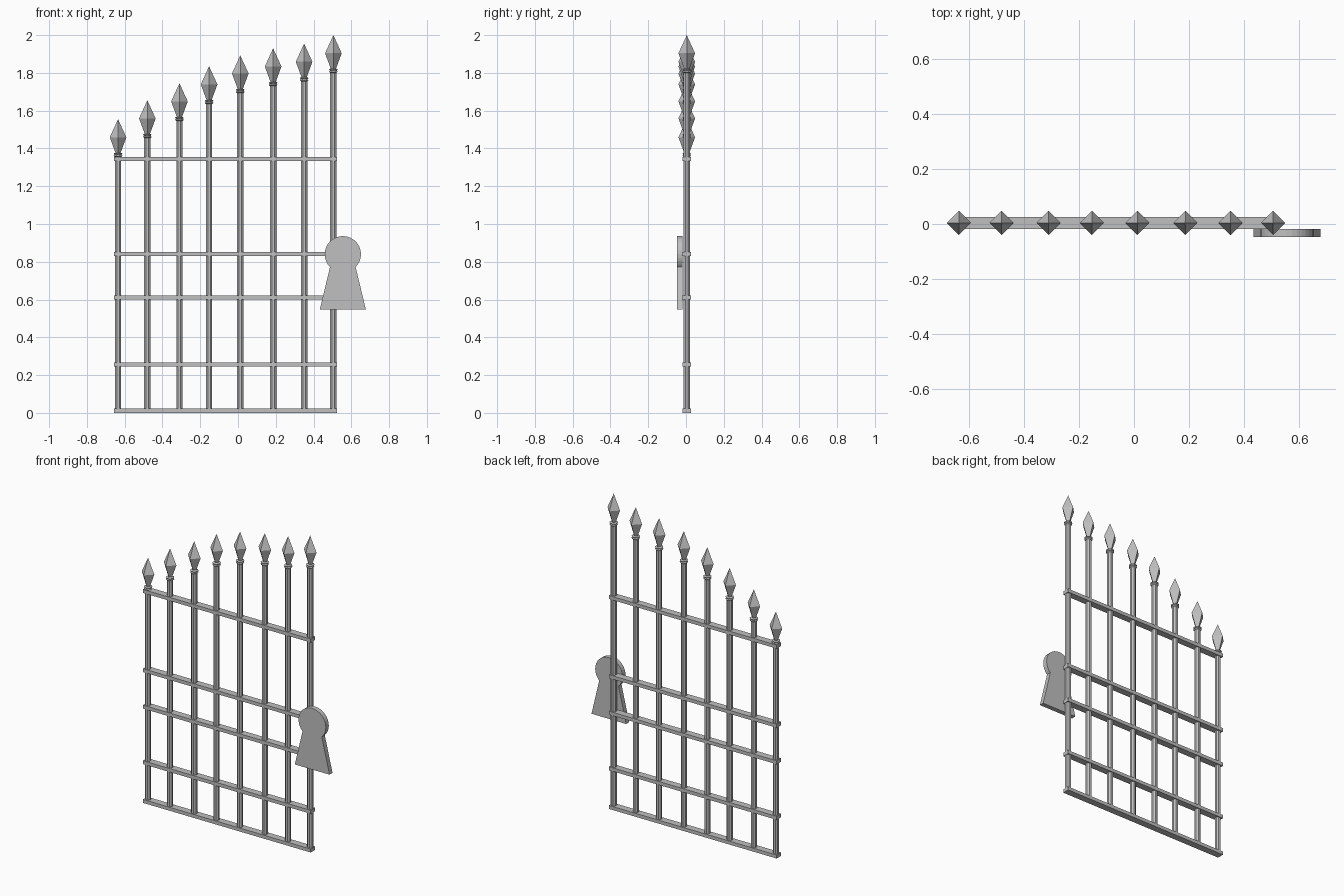
import bpy, bmesh, math

cube = bpy.data.objects.get("Cube")
if cube:
    bpy.data.objects.remove(cube, do_unlink=True)

iron = bpy.data.materials.new("grey_iron")
iron.use_nodes = True
iron.diffuse_color = (0.53, 0.53, 0.53, 1)
iron.node_tree.nodes["Principled BSDF"].inputs["Base Color"].default_value = iron.diffuse_color

Y = 0.004  # centre plane of the bars


def finish(name, bm):
    bmesh.ops.recalc_face_normals(bm, faces=bm.faces)
    mesh = bpy.data.meshes.new(name)
    bm.to_mesh(mesh)
    bm.free()
    mesh.materials.append(iron)
    obj = bpy.data.objects.new(name, mesh)
    bpy.context.collection.objects.link(obj)
    return obj


def lathe(name, x, profile, sides, turn=0.0):
    """Stack rings of (radius, z) around a vertical axis at x."""
    bm = bmesh.new()
    rings = []
    for r, z in profile:
        angles = [turn + math.tau * i / sides for i in range(sides)]
        rings.append([bm.verts.new((x + r * math.cos(a), Y + r * math.sin(a), z)) for a in angles])
    for low, high in zip(rings, rings[1:]):
        for i in range(sides):
            j = (i + 1) % sides
            bm.faces.new((low[i], low[j], high[j], high[i]))
    bm.faces.new(rings[0])
    bm.faces.new(rings[-1])
    bmesh.ops.remove_doubles(bm, verts=bm.verts, dist=0.0005)
    return finish(name, bm)


def box(name, x0, x1, y0, y1, z0, z1):
    bm = bmesh.new()
    bmesh.ops.create_cube(bm, size=1)
    for v in bm.verts:
        v.co = (x1 if v.co.x > 0 else x0, y1 if v.co.y > 0 else y0, z1 if v.co.z > 0 else z0)
    return finish(name, bm)


# Upright bars with flared collars and four-sided spear points
bars = [(-0.635, 1.555), (-0.48, 1.655), (-0.31, 1.745), (-0.153, 1.835),
        (0.012, 1.893), (0.186, 1.93), (0.35, 1.955), (0.505, 2.0)]
for n, (x, tip) in enumerate(bars, 1):
    lathe(f"upright_bar_{n}", x, [(0.018, 0.002), (0.018, tip - 0.198)], 8, math.pi / 8)
    lathe(f"collar_{n}", x, [(0.018, tip - 0.2), (0.025, tip - 0.194), (0.02, tip - 0.188),
                             (0.025, tip - 0.182), (0.018, tip - 0.178)], 8, math.pi / 8)
    lathe(f"spear_point_{n}", x, [(0.013, tip - 0.18), (0.044, tip - 0.096), (0.0001, tip)], 4)

# Horizontal rails
for n, z in enumerate((0.011, 0.257, 0.61, 0.842, 1.345), 1):
    box(f"rail_{n}", -0.656, 0.524, Y - 0.022, Y + 0.022, z - 0.011, z + 0.011)

# Keyhole-shaped lock plate
cx, cz, radius = 0.555, 0.84, 0.096
bm = bmesh.new()
outline = [(cx - 0.122, 0.547), (cx + 0.122, 0.547)]
for i in range(25):
    a = math.radians(-45 + 270 * i / 24)
    outline.append((cx + radius * math.cos(a), cz + radius * math.sin(a)))
face = bm.faces.new([bm.verts.new((x, -0.048, z)) for x, z in outline])
back = bmesh.ops.extrude_face_region(bm, geom=[face], use_keep_orig=True)["geom"]
bmesh.ops.translate(bm, vec=(0, 0.03, 0), verts=[g for g in back if isinstance(g, bmesh.types.BMVert)])
finish("lock_plate", bm)
